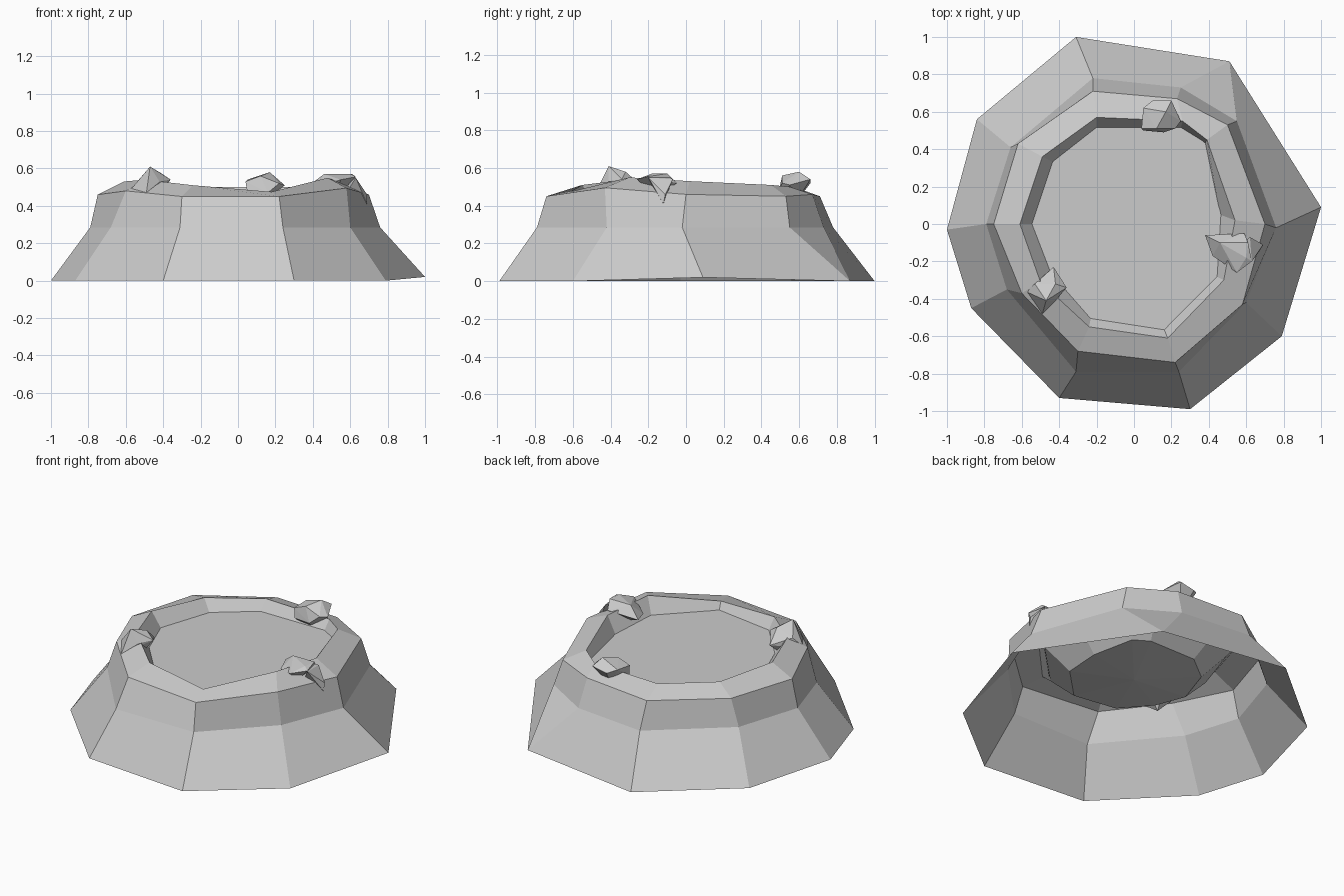
import bpy
import bmesh


def make_object(name, bm):
    bmesh.ops.remove_doubles(bm, verts=bm.verts, dist=0.001)
    bmesh.ops.recalc_face_normals(bm, faces=bm.faces)
    mesh = bpy.data.meshes.new(name)
    bm.to_mesh(mesh)
    bm.free()
    obj = bpy.data.objects.new(name, mesh)
    bpy.context.collection.objects.link(obj)
    return obj


def at_height(ring, z, scale=1.0):
    return [(x * scale, y * scale, z) for x, y in ring]


# Ten-sided outlines, listed clockwise from the back
base = [(-.31, 1.0), (.51, .87), (.51, .87), (1.0, .09), (.79, -.60),
        (.30, -.99), (-.40, -.93), (-.87, -.45), (-1.0, -.03), (-.84, .56)]
shoulder = [(-.22, .78), (.25, .73), (.55, .55), (.76, -.02), (.60, -.42),
            (.24, -.79), (-.31, -.79), (-.68, -.35), (-.79, 0), (-.66, .41)]
rim = [(-.22, .71, .45), (.23, .67, .46), (.50, .53, .45), (.70, 0, .46),
       (.58, -.43, .495), (.22, -.74, .45), (-.30, -.68, .45),
       (-.60, -.37, .48), (-.75, 0, .46), (-.62, .43, .465)]
crest = [(-.20, .57, .50), (.26, .55, .50), (.39, .45, .51), (.54, .02, .53),
         (.48, -.30, .55), (.18, -.61, .475), (-.24, -.55, .51),
         (-.50, -.31, .54), (-.61, 0, .53), (-.49, .36, .51)]
waterline = [(-.20, .51), (.25, .51), (.38, .43), (.46, .05), (.44, -.28),
             (.16, -.56), (-.23, -.50), (-.44, -.26), (-.54, 0), (-.43, .33)]

# Crater shell: open underneath, folding over the rim into a bowl
bm = bmesh.new()
rings = [at_height(base, 0), at_height(shoulder, .285), rim, crest,
         at_height(waterline, .43), at_height(waterline, .28, .72)]
loops = [[bm.verts.new(p) for p in ring] for ring in rings]
loops[0][3].co.z = .02
for low, high in zip(loops, loops[1:]):
    for i in range(10):
        j = (i + 1) % 10
        bm.faces.new((low[i], low[j], high[j], high[i]))
# Shallow faceted bowl bottom
centre = bm.verts.new((0, 0, .25))
for i in range(10):
    bm.faces.new((loops[-1][i], loops[-1][(i + 1) % 10], centre))
make_object("crater_shell", bm)

# Flat pool surface filling the bowl
bm = bmesh.new()
bm.faces.new([bm.verts.new(p) for p in reversed(at_height(waterline, .44, 1.01))])
make_object("pool_surface", bm)

# Angular rocks, each wrapped around a few corner points
rocks = {
    "back_rock": [(.04, .51, .53), (.05, .62, .54), (.10, .66, .52), (.20, .66, .54),
                  (.25, .55, .51), (.17, .60, .58), (.22, .51, .52), (.05, .50, .47),
                  (.16, .49, .47), (.12, .51, .56), (.13, .57, .40)],
    "front_left_rock": [(-.58, -.36, .48), (-.49, -.48, .47), (-.42, -.41, .53),
                        (-.36, -.34, .54), (-.43, -.23, .50), (-.47, -.41, .61),
                        (-.53, -.32, .54), (-.42, -.32, .58), (-.48, -.36, .38)],
    "right_rock": [(.38, -.06, .51), (.42, -.17, .50), (.55, -.26, .54), (.63, -.20, .555),
                   (.59, -.05, .52), (.46, -.10, .57), (.61, -.10, .57), (.60, -.18, .57),
                   (.52, -.15, .44)],
    "right_rock_spike": [(.58, -.10, .56), (.63, -.20, .55), (.62, -.07, .54),
                         (.69, -.11, .46), (.69, -.12, .41), (.58, -.16, .47)],
}
for name, points in rocks.items():
    bm = bmesh.new()
    for p in points:
        bm.verts.new(p)
    bmesh.ops.convex_hull(bm, input=bm.verts)
    loose = [v for v in bm.verts if not v.link_faces]
    bmesh.ops.delete(bm, geom=loose, context='VERTS')
    make_object(name, bm)
